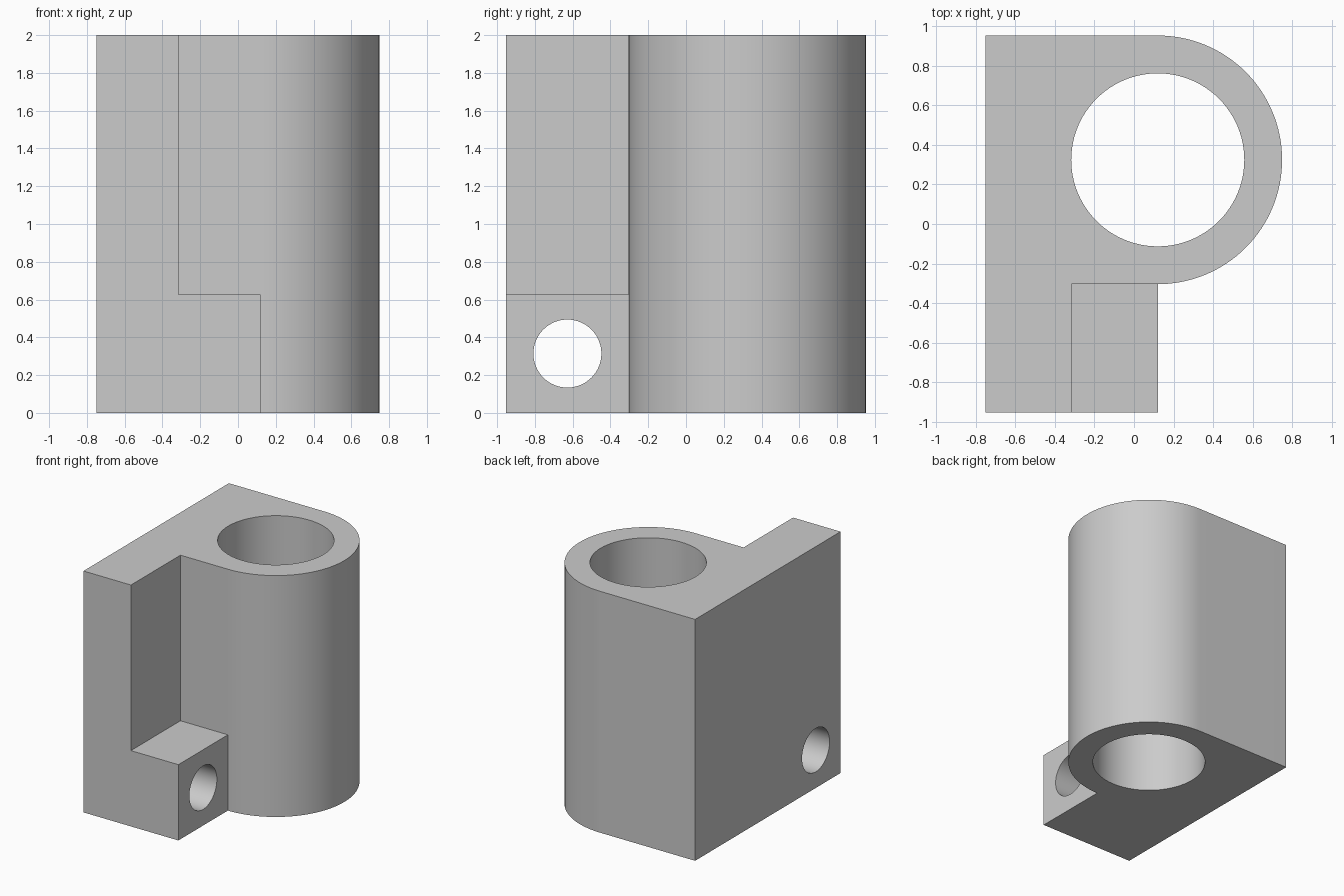
import bpy, bmesh
from math import sin, cos, pi, radians

if "Cube" in bpy.data.objects:
    bpy.data.objects.remove(bpy.data.objects["Cube"])

CX, CY, R, BORE = 0.12, 0.324, 0.628, 0.437   # barrel centre, outer and bore radius
LEFT, FRONT, WALL = -0.75, -0.952, -0.315     # back plate limits
FOOT_H, HEIGHT, PIN = 0.628, 2.0, 0.18


def prism(name, profile, z0, z1):
    bm = bmesh.new()
    base = bm.faces.new([bm.verts.new((x, y, z0)) for x, y in profile])
    top = bmesh.ops.extrude_face_region(bm, geom=[base])["geom"]
    verts = [g for g in top if isinstance(g, bmesh.types.BMVert)]
    bmesh.ops.translate(bm, verts=verts, vec=(0, 0, z1 - z0))
    bmesh.ops.recalc_face_normals(bm, faces=bm.faces)
    mesh = bpy.data.meshes.new(name)
    bm.to_mesh(mesh)
    bm.free()
    obj = bpy.data.objects.new(name, mesh)
    bpy.context.collection.objects.link(obj)
    return obj


def arc(cx, cy, r, a0, a1, n):
    return [(cx + r * cos(a0 + (a1 - a0) * i / n),
             cy + r * sin(a0 + (a1 - a0) * i / n)) for i in range(n + 1)]


def cut(target, cutter):
    cutter.hide_render = True
    mod = target.modifiers.new(cutter.name, "BOOLEAN")
    mod.operation, mod.solver, mod.object = "DIFFERENCE", "EXACT", cutter
    bpy.context.view_layer.objects.active = target
    bpy.ops.object.modifier_apply(modifier=mod.name)
    bpy.data.objects.remove(cutter, do_unlink=True)


# Full outline: plate, foot and rounded barrel
outline = [(LEFT, FRONT), (CX, FRONT)] + arc(CX, CY, R, -pi / 2, pi / 2, 64) + [(LEFT, CY + R)]
body = prism("hinge_bracket", outline, 0, HEIGHT)

# Notch that leaves the low foot in front of the barrel
y1 = CY - R
cut(body, prism("notch_cutter", [(WALL, -1.2), (0.3, -1.2), (0.3, y1), (WALL, y1)], FOOT_H, 2.3))

# Vertical bore
cut(body, prism("bore_cutter", arc(CX, CY, BORE, 0, 2 * pi, 96)[:-1], -0.2, 2.2))

# Cross hole through plate and foot, along x
bpy.ops.mesh.primitive_cylinder_add(vertices=64, radius=PIN, depth=2,
                                    location=(-0.3, (FRONT + y1) / 2, FOOT_H / 2),
                                    rotation=(0, pi / 2, 0))
pin = bpy.context.object
pin.name = "cross_hole_cutter"
cut(body, pin)

# Smooth curved walls, sharp edges kept
bpy.ops.object.select_all(action="DESELECT")
body.select_set(True)
bpy.context.view_layer.objects.active = body
bpy.ops.object.shade_smooth_by_angle(angle=radians(30))
